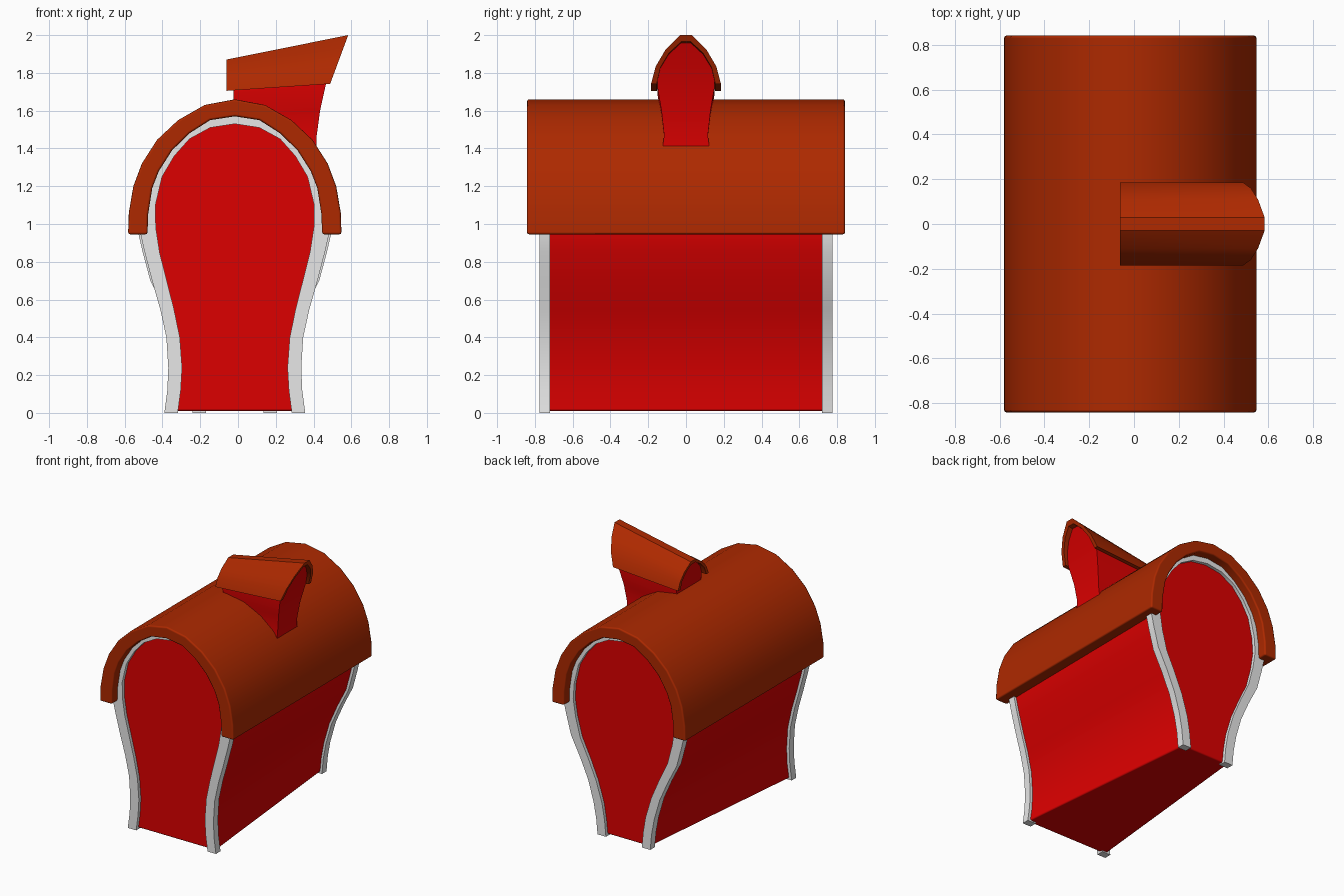
import bpy
import math

cube = bpy.data.objects.get("Cube")
if cube:
    bpy.data.objects.remove(cube, do_unlink=True)

CENTRE = -0.017  # the barn sits slightly off the dormer side


def material(name, rgb):
    m = bpy.data.materials.new(name)
    m.use_nodes = True
    m.diffuse_color = (*rgb, 1)
    m.node_tree.nodes["Principled BSDF"].inputs["Base Color"].default_value = (*rgb, 1)
    return m


RED = material("barn red", (0.72, 0.0, 0.0))
BROWN = material("roof brown", (0.42, 0.022, 0.0))
WHITE = material("trim white", (0.8, 0.8, 0.8))


def mirrored(half):
    """Turn a half outline (side, height), bottom to top, into a full one."""
    return half + [(-s, z) for s, z in reversed(half) if s > 0]


def band(outer, inner):
    """Closed outline between two matching half outlines."""
    return mirrored(outer) + mirrored(inner)[::-1]


def tapered(half):
    """Back end outline: pinched toward the ground, a little fuller above."""
    return [(s - .15 * max(1 - z / .66, -.07), z) if z < 1 else (s, z) for s, z in half]


def inset(half):
    """Body outline just inside the trim."""
    return [(max(s - .02, 0), max(z, .01) if z < 1 else z - .02) for s, z in half]


def solid(name, first, last, mat, bevel=0, angle=35):
    """Join two matching outlines and cap both ends with strips."""
    n = len(first)
    faces = [(i, (i + 1) % n, n + (i + 1) % n, n + i) for i in range(n)]
    for base in (0, n):
        for i in range(n // 2):
            a, b, c, d = i, i + 1, n - 2 - i, n - 1 - i
            if b > c:
                break
            cap = (a, b, d) if b == c else (a, b, c, d)
            cap = [base + k for k in cap]
            faces.append(cap if base else cap[::-1])
    mesh = bpy.data.meshes.new(name)
    mesh.from_pydata(first + last, [], faces)
    mesh.materials.append(mat)
    obj = bpy.data.objects.new(name, mesh)
    bpy.context.collection.objects.link(obj)
    bpy.ops.object.select_all(action="DESELECT")
    obj.select_set(True)
    bpy.context.view_layer.objects.active = obj
    # consistent outward normals
    bpy.ops.object.mode_set(mode="EDIT")
    bpy.ops.mesh.select_all(action="SELECT")
    bpy.ops.mesh.normals_make_consistent(inside=False)
    bpy.ops.object.mode_set(mode="OBJECT")
    bpy.ops.object.shade_smooth_by_angle(angle=math.radians(angle))
    if bevel:
        mod = obj.modifiers.new("soft edges", "BEVEL")
        mod.width = bevel
        mod.segments = 2
        mod.limit_method = "ANGLE"
        mod.angle_limit = math.radians(50)
        mod.harden_normals = True
    return obj


def span(name, front, back, y0, y1, mat, bevel=0):
    """Run a part along the barn from a front outline to a back outline."""
    rings = [[(CENTRE + s, y, z) for s, z in outline]
             for outline, y in ((front, y0), (back, y1))]
    return solid(name, *rings, mat, bevel)


# Horseshoe trim outlines
trim_out = [(.373, 0), (.357, .12), (.352, .24), (.362, .4), (.395, .55), (.438, .7), (.477, .85),
            (.5, .95), (.5, 1.1), (.46, 1.27), (.385, 1.41), (.29, 1.51), (.15, 1.59), (0, 1.61)]
trim_in = [(.302, 0), (.286, .12), (.279, .24), (.291, .4), (.322, .55), (.36, .7), (.398, .85),
           (.418, .98), (.42, 1.1), (.385, 1.25), (.32, 1.36), (.24, 1.45), (.13, 1.51), (0, 1.53)]

# Barn body, narrowing to the back along the ground
span("barn_body", mirrored(inset(trim_out)), mirrored(inset(tapered(trim_out))),
     -.75, .75, RED, .012)

# Trim on both ends
front_band = band(trim_out, trim_in)
back_band = band(tapered(trim_out), tapered(trim_in))
span("front_trim", front_band, front_band, -.775, -.72, WHITE)
span("back_trim", back_band, back_band, .72, .775, WHITE)

# Arched main roof
roof_out = [(.565, .945), (.561, 1.06), (.537, 1.2), (.492, 1.32), (.412, 1.445),
            (.3, 1.55), (.16, 1.63), (0, 1.66)]
roof_in = [(.462, .945), (.459, 1.05), (.437, 1.19), (.402, 1.28), (.332, 1.39),
           (.24, 1.48), (.13, 1.55), (0, 1.57)]
roof_band = band(roof_out, roof_in)
span("main_roof", roof_band, roof_band, -.842, .842, BROWN, .012)


# Dormer: heights shrink toward its inner end
def inner_height(z):
    return 1.705 + (z - 1.742) * .64 if z > 1.742 else z - .037


# Dormer wall, flaring outward as it rises
wall = mirrored([(.125, 1.395), (.116, 1.47), (.13, 1.6), (.152, 1.73),
                 (.148, 1.8), (.115, 1.885), (.03, 1.96)])
solid("dormer_wall",
      [(-.025, y, inner_height(z)) for y, z in wall],
      [(.415 + .33 * max(z - 1.43, 0) ** 1.6, y, z) for y, z in wall], RED, angle=30)

# Dormer roof, leaning outward at the ridge
hood = band([(.185, 1.742), (.16, 1.835), (.11, 1.92), (.03, 2.0)],
            [(.155, 1.742), (.135, 1.83), (.09, 1.905), (.025, 1.965)])
solid("dormer_roof",
      [(-.062, y, inner_height(z)) for y, z in hood],
      [(.488 + (z - 1.742) * .37, y, z) for y, z in hood], BROWN, angle=25)
